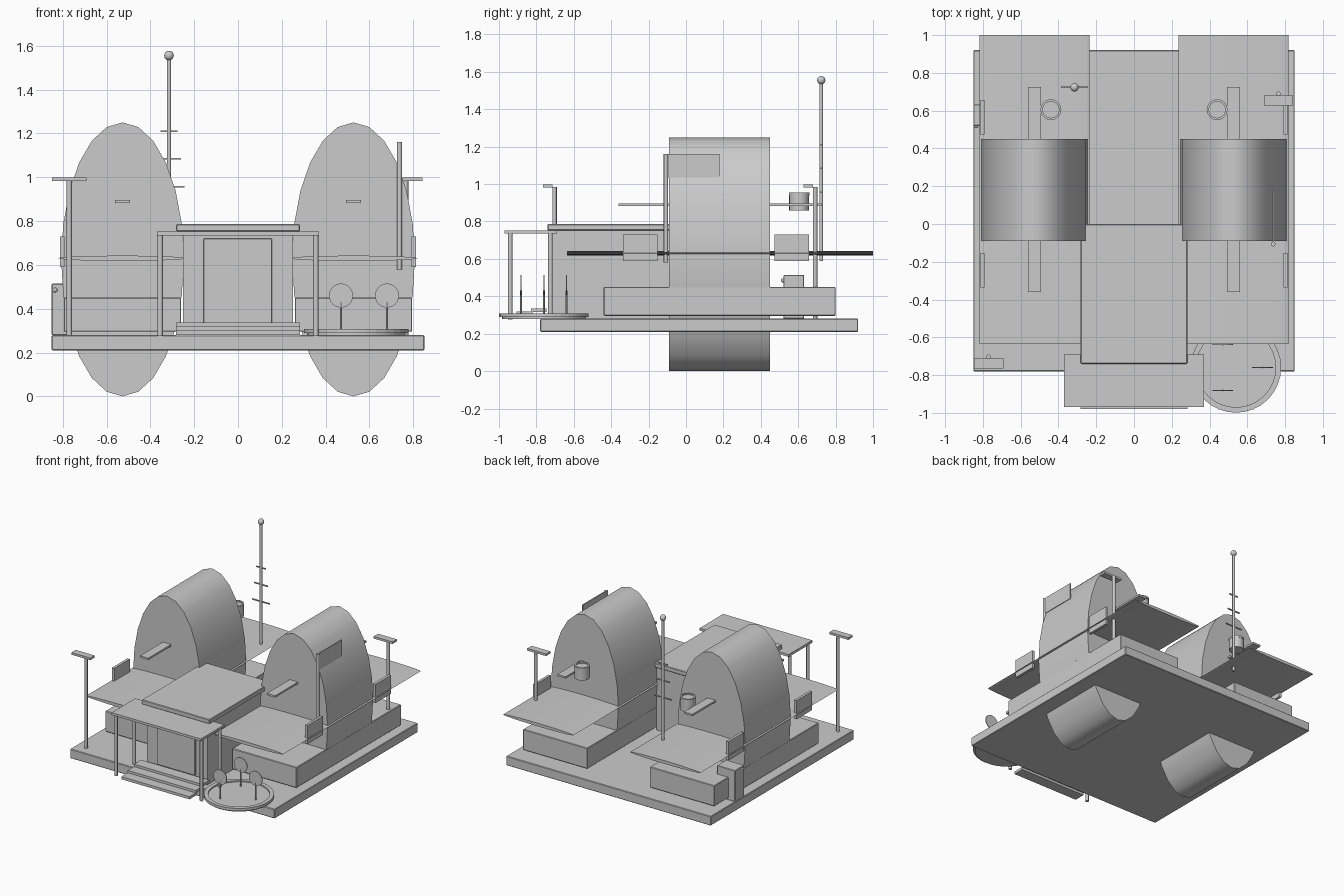
import bpy, bmesh, math
from mathutils import Matrix, Vector

cube = bpy.data.objects.get("Cube")
if cube:
    bpy.data.objects.remove(cube, do_unlink=True)

grey = bpy.data.materials.new("plain_grey")
grey.use_nodes = True
grey.diffuse_color = (0.6, 0.6, 0.6, 1)
grey.node_tree.nodes["Principled BSDF"].inputs["Base Color"].default_value = (0.6, 0.6, 0.6, 1)


def finish(name, bm, smooth=False):
    bmesh.ops.recalc_face_normals(bm, faces=bm.faces)
    mesh = bpy.data.meshes.new(name)
    bm.to_mesh(mesh)
    bm.free()
    mesh.materials.append(grey)
    obj = bpy.data.objects.new(name, mesh)
    bpy.context.collection.objects.link(obj)
    if smooth:
        bpy.ops.object.select_all(action='DESELECT')
        obj.select_set(True)
        bpy.context.view_layer.objects.active = obj
        bpy.ops.object.shade_smooth_by_angle(angle=math.radians(40))
    return obj


def box(name, xs, ys, zs, bevel=0):
    """Box spanning three (min, max) ranges."""
    bm = bmesh.new()
    spans = (xs, ys, zs)
    centre = Vector([(a + b) / 2 for a, b in spans])
    size = [b - a for a, b in spans]
    bmesh.ops.create_cube(bm, size=1, matrix=Matrix.Translation(centre) @ Matrix.Diagonal((*size, 1)))
    if bevel:
        bmesh.ops.bevel(bm, geom=bm.edges[:], offset=bevel, segments=1, affect='EDGES')
    return finish(name, bm)


def tube(name, centre, rx, ry, length, axis='Z', sides=24, smooth=True):
    """Elliptical cylinder; along Y the second radius is vertical."""
    bm = bmesh.new()
    turn = Matrix.Rotation(math.pi / 2, 4, 'X') if axis == 'Y' else Matrix()
    bmesh.ops.create_cone(bm, cap_ends=True, segments=sides, radius1=1, radius2=1, depth=1,
                          matrix=Matrix.Translation(centre) @ turn @ Matrix.Diagonal((rx, ry, length, 1)))
    return finish(name, bm, smooth)


def pole(name, x, y, z0, z1, r, sides=12):
    return tube(name, (x, y, (z0 + z1) / 2), r, r, z1 - z0, sides=sides)


def ball(name, centre, r):
    bm = bmesh.new()
    bmesh.ops.create_uvsphere(bm, u_segments=16, v_segments=10, radius=r, matrix=Matrix.Translation(centre))
    return finish(name, bm, True)


def ring(name, centre, r_in, r_out, height, sides=32):
    """Flat-topped ring made by spinning a rectangular section."""
    bm = bmesh.new()
    section = [bm.verts.new((r, 0, z)) for r, z in
               ((r_in, 0), (r_out, 0), (r_out, height), (r_in, height))]
    face = bm.faces.new(section)
    bmesh.ops.spin(bm, geom=[face, *face.verts, *face.edges], cent=(0, 0, 0), axis=(0, 0, 1),
                   angle=math.tau, steps=sides, use_merge=True)
    bmesh.ops.remove_doubles(bm, verts=bm.verts, dist=0.0001)
    bmesh.ops.translate(bm, verts=bm.verts, vec=centre)
    return finish(name, bm, True)


# Ground slab
box("base_slab", (-0.85, 0.85), (-0.78, 0.92), (0.21, 0.28), 0.004)

# Two mirrored halls with their plinths, canopies, beams and side panels
for side, s in (("right", -1), ("left", 1)):
    cx = s * 0.527
    box(side + "_plinth", (cx - 0.268, cx + 0.268), (-0.44, 0.80), (0.295, 0.45), 0.004)
    tube(side + "_vault", (cx, 0.18, 0.625), 0.28, 0.625, 0.54, 'Y')
    tube(side + "_canopy", (cx, 0.182, 0.63), 0.292, 0.012, 1.635, 'Y', smooth=False)
    box(side + "_beam", (cx - 0.034, cx + 0.034), (-0.36, 0.725), (0.882, 0.896))
    for place, y in (("front", -0.245), ("back", 0.565)):
        box(f"{side}_{place}_panel", (s * 0.802 - 0.01, s * 0.802 + 0.01),
            (y - 0.092, y + 0.092), (0.59, 0.73))
    vx = s * 0.44
    pole(side + "_vent", vx, 0.605, 0.86, 0.945, 0.053, 24)
    ring(side + "_vent_rim", (vx, 0.605, 0.938), 0.043, 0.055, 0.016, 24)

# Entrance house
box("house_body", (-0.25, 0.25), (-0.72, -0.01), (0.28, 0.752))
box("house_roof", (-0.282, 0.282), (-0.74, 0.0), (0.752, 0.786), 0.004)
box("door", (-0.158, 0.155), (-0.735, -0.71), (0.33, 0.72), 0.003)

# Porch
box("porch_roof", (-0.37, 0.37), (-0.97, -0.69), (0.735, 0.753))
for x in (-0.355, 0.355):
    for y in (-0.94, -0.725):
        pole("porch_post", x, y, 0.275, 0.737, 0.012)
for i in range(3):
    front = -0.98 + i * 0.075
    box(f"step_{i + 1}", (-0.283, 0.283), (front, front + 0.085),
        (0.28 + i * 0.018, 0.3 + i * 0.018))

# Round garden with three flat trees
gx, gy = 0.54, -0.76
pole("garden_disc", gx, gy, 0.278, 0.298, 0.225, 32)
ring("garden_rim", (gx, gy, 0.288), 0.21, 0.239, 0.02)
for i in range(3):
    a = i * math.tau / 3
    x, y = gx + 0.14 * math.cos(a), gy + 0.14 * math.sin(a)
    pole("tree_stem", x, y, 0.29, 0.43, 0.005, 8)
    tube("tree_crown", (x, y, 0.46), 0.055, 0.055, 0.006, 'Y')

# Lamps at opposite corners
for name, x, y in (("front_lamp", -0.77, -0.703), ("back_lamp", 0.765, 0.69)):
    pole(name + "_pole", x, y, 0.28, 0.985, 0.012)
    box(name + "_head", (x - 0.078, x + 0.078), (y - 0.062, y - 0.01), (0.982, 0.998))

# Flag beside the left hall
pole("flag_pole", 0.737, -0.107, 0.58, 1.16, 0.012)
box("flag_panel", (0.733, 0.741), (-0.1, 0.178), (1.035, 1.16))

# Mast with crossbars
mx, my = -0.315, 0.723
pole("mast", mx, my, 0.59, 1.54, 0.01)
ball("mast_ball", (mx, my, 1.555), 0.022)
for z, half in ((1.21, 0.038), (1.084, 0.055), (0.956, 0.072)):
    box("mast_crossbar", (mx - half, mx + half), (my - 0.004, my + 0.004), (z - 0.004, z + 0.004))

# Utility cabinet
box("cabinet", (-0.85, -0.7), (0.522, 0.632), (0.28, 0.514), 0.003)
ball("cabinet_knob", (-0.835, 0.518, 0.485), 0.011)
